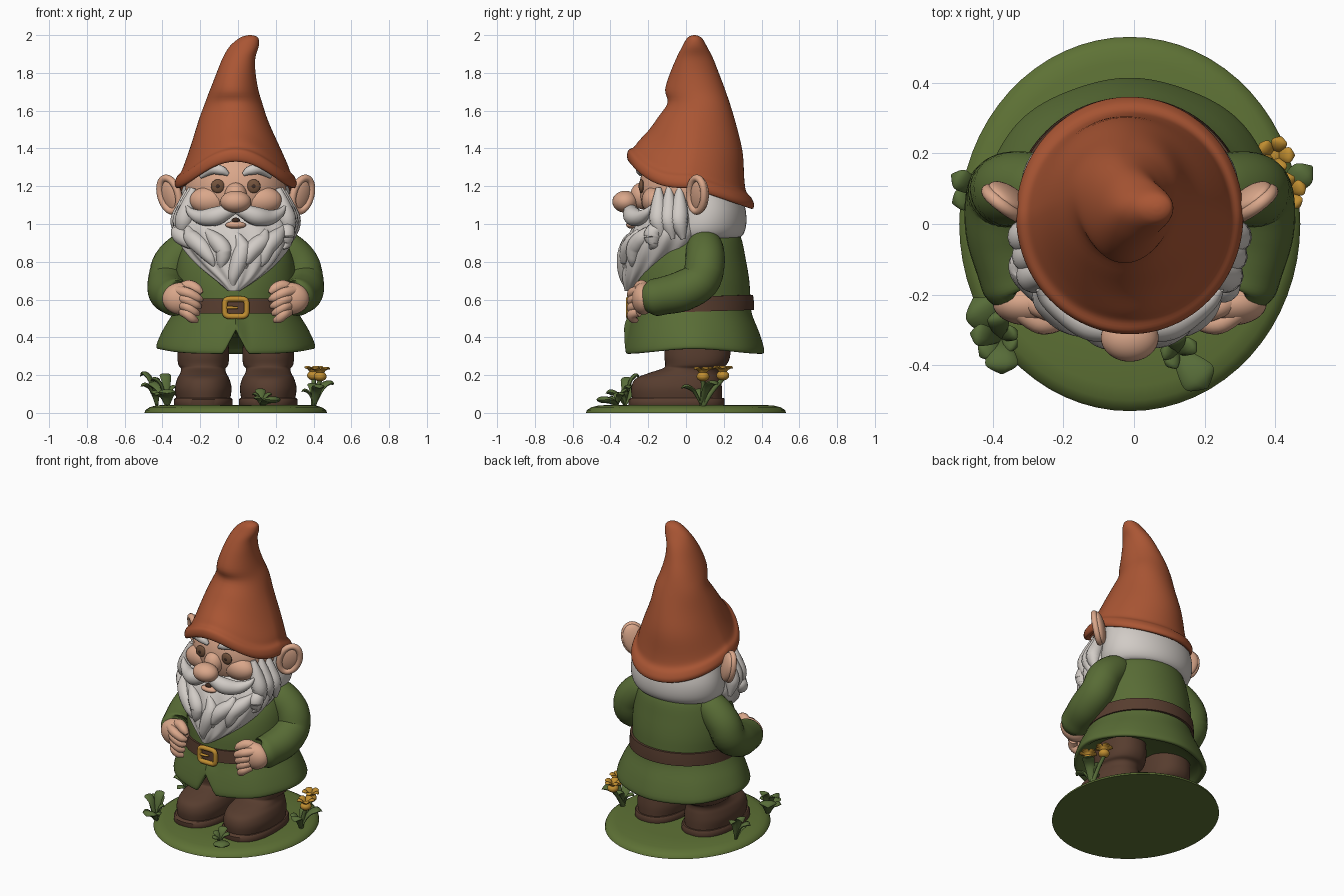
import bpy, bmesh, math
from mathutils import Vector
from math import sin, cos, pi, radians

if "Cube" in bpy.data.objects:
    bpy.data.objects.remove(bpy.data.objects["Cube"])

CX = -0.012  # symmetry axis of the figure


def mat(name, r, g, b):
    m = bpy.data.materials.new(name)
    m.diffuse_color = (r, g, b, 1)
    m.use_nodes = True
    m.node_tree.nodes["Principled BSDF"].inputs["Base Color"].default_value = m.diffuse_color
    return m


GREEN = mat("coat green", .098, .150, .036)
GRASS = mat("grass green", .112, .168, .036)
LEAF = mat("leaf green", .095, .150, .040)
HAT = mat("hat rust", .40, .092, .034)
SKIN = mat("skin", .70, .385, .255)
WHITE = mat("beard white", .64, .60, .565)
BROWN = mat("leather brown", .095, .046, .028)
GOLD = mat("gold", .53, .27, .03)
EYE = mat("eye brown", .17, .085, .045)
DARK = mat("dark brown", .05, .025, .016)


def finish(name, bm, m):
    bmesh.ops.recalc_face_normals(bm, faces=bm.faces[:])
    me = bpy.data.meshes.new(name)
    bm.to_mesh(me)
    bm.free()
    me.materials.append(m)
    ob = bpy.data.objects.new(name, me)
    bpy.context.collection.objects.link(ob)
    bpy.ops.object.select_all(action='DESELECT')
    ob.select_set(True)
    bpy.context.view_layer.objects.active = ob
    bpy.ops.object.shade_smooth_by_angle(angle=radians(45))
    return ob


def spline(keys, sub):
    """Catmull-Rom interpolation of number tuples."""
    if sub == 1:
        return keys
    out, n = [], len(keys)
    for i in range(n - 1):
        a, b, c, d = (keys[max(i - 1, 0)], keys[i], keys[i + 1], keys[min(i + 2, n - 1)])
        for k in range(sub):
            t = k / sub
            out.append(tuple(q + .5 * t * (r - p + t * (2 * p - 5 * q + 4 * r - s + t * (3 * (q - r) + s - p)))
                             for p, q, r, s in zip(a, b, c, d)))
    return out + [keys[-1]]


def skin_rings(name, rings, m, closed=False):
    bm = bmesh.new()
    vs = [[bm.verts.new(p) for p in r] for r in rings]
    n = len(vs[0])
    pairs = list(zip(vs, vs[1:])) + ([(vs[-1], vs[0])] if closed else [])
    for a, b in pairs:
        for i in range(n):
            bm.faces.new((a[i], a[(i + 1) % n], b[(i + 1) % n], b[i]))
    if not closed:
        bm.faces.new(vs[0])
        bm.faces.new(vs[-1])
    return finish(name, bm, m)


def loft(name, m, keys, warp=None, sub=4, seg=64, power=2.0):
    """Stack of rings; key = z, x centre, y front, y back, x radius, weight. Angle 0 faces front."""
    rings = []
    for z, xc, y0, y1, rx, w in spline(keys, sub):
        ring = []
        for i in range(seg):
            a = 2 * pi * i / seg
            s, c = sin(a), cos(a)
            e = 2 / power
            s, c = math.copysign(abs(s) ** e, s), math.copysign(abs(c) ** e, c)
            p = Vector((xc + rx * s, (y0 + y1) / 2 - (y1 - y0) / 2 * c, z))
            ring.append(warp(p, a, w, Vector((xc, (y0 + y1) / 2, z))) if warp else p)
        rings.append(ring)
    return skin_rings(name, rings, m)


def tube(name, m, pts, flat=1.0, sub=5, seg=14, closed=False):
    """Tapered round strand through (x, y, z, radius) points."""
    path = pts if closed else spline(pts, sub)
    rings, n = [], len(path)
    for i, (x, y, z, r) in enumerate(path):
        q = path[(i + 1) % n if closed else min(i + 1, n - 1)]
        o = path[i - 1 if closed else max(i - 1, 0)]
        t = (Vector(q[:3]) - Vector(o[:3])).normalized()
        side = t.cross(Vector((0, 1, 0) if closed else (0, 0, 1)))
        side = side.normalized() if side.length > .05 else Vector((1, 0, 0))
        up = side.cross(t)
        rings.append([Vector((x, y, z)) + side * r * cos(2 * pi * k / seg) + up * r * flat * sin(2 * pi * k / seg)
                      for k in range(seg)])
    return skin_rings(name, rings, m, closed)


def blob(name, m, c, r):
    bm = bmesh.new()
    bmesh.ops.create_uvsphere(bm, u_segments=32, v_segments=20, radius=1)
    for v in bm.verts:
        v.co = Vector(c) + Vector(v.co[k] * r[k] for k in range(3))
    return finish(name, bm, m)


def mx(s, pts):
    return [(CX + s * p[0],) + tuple(p[1:]) for p in pts]


# ground disc
loft("base", GRASS, [(0, CX, -.53, .53, .483, 0), (.015, CX, -.525, .525, .478, 0), (.03, CX, -.50, .50, .455, 0),
                     (.04, CX, -.46, .46, .42, 0), (.043, CX, -.3, .3, .3, 0)], sub=1)


# coat with flared, split skirt
def coat_warp(p, a, w, c):
    k = 1 + .006 * w * cos(8 * a)
    p.x, p.y = c.x + (p.x - c.x) * k, c.y + (p.y - c.y) * k
    p.z += .025 * w * sin(a) ** 4
    if cos(a) > 0:
        p.z += .12 * w * max(0, 1 - abs(p.x - c.x) / .065)
    return p


loft("coat", GREEN, [(.40, CX, -.02, .12, .08, 0), (.36, CX, -.24, .33, .32, .8), (.315, CX, -.305, .39, .395, 1),
                     (.33, CX, -.325, .412, .418, 1), (.42, CX, -.31, .388, .385, .7), (.52, CX, -.285, .35, .335, .15),
                     (.58, CX, -.28, .343, .315, 0), (.70, CX, -.27, .335, .32, 0), (.82, CX, -.23, .315, .305, 0),
                     (.93, CX, -.15, .29, .26, 0), (1.0, CX, -.1, .24, .2, 0)], coat_warp, seg=144)


# belt and buckle
def belt_warp(p, a, w, c):
    p.z -= .01 * cos(a)
    return p


loft("belt", BROWN, [(.535, CX, -.28, .33, .31, 0), (.535, CX, -.296, .36, .335, 0), (.575, CX, -.294, .36, .332, 0),
                     (.615, CX, -.29, .355, .33, 0), (.615, CX, -.27, .33, .31, 0)], belt_warp, sub=1, seg=96)
loop = []
for i in range(48):
    s, c = sin(2 * pi * i / 48), cos(2 * pi * i / 48)
    loop.append((CX + .058 * math.copysign(abs(s) ** .4, s), -.303, .557 + .046 * math.copysign(abs(c) ** .4, c), .015))
tube("buckle", GOLD, loop, closed=True)
tube("buckle_prong", GOLD, [(CX - .055, -.306, .557, .008), (CX - .02, -.308, .557, .008), (CX + .01, -.303, .557, .006)])

for s in (-1, 1):
    side = "left" if s < 0 else "right"
    # boots: sole, upper and shaft
    x = CX + s * .172
    loft(side + "_sole", BROWN, [(.03, x, -.3, .2, .15, 0), (.04, x, -.305, .205, .156, 0),
                                 (.07, x, -.305, .205, .156, 0), (.08, x, -.295, .2, .148, 0)], sub=1, power=2.4)
    loft(side + "_boot", BROWN, [(.07, x, -.285, .19, .142, 0), (.13, x, -.29, .19, .15, 0), (.18, x, -.268, .185, .138, 0),
                                 (.21, x, -.2, .18, .122, 0), (.235, x, -.125, .185, .118, 0),
                                 (.255, x, -.11, .215, .132, 0), (.31, x, -.115, .235, .137, 0),
                                 (.42, x, -.1, .23, .13, 0)], power=2.2)
    # sleeve
    tube(side + "_sleeve", GREEN, mx(s, [(.2, .1, .89, .085), (.26, .1, .865, .1), (.335, .1, .79, .105),
                                         (.36, .075, .70, .105), (.358, -.02, .645, .107), (.335, -.12, .62, .1),
                                         (.318, -.172, .61, .097), (.312, -.18, .609, .07)]), seg=28)
    # hand with thumb and fingers
    blob(side + "_palm", SKIN, (CX + s * .29, -.225, .605), (.098, .062, .085))
    for i in range(4):
        z = .635 - .037 * i
        tube(f"{side}_finger_{i}", SKIN, mx(s, [(.31 - .01 * i, -.25, z + .012, .026), (.255, -.283, z, .028),
                                                (.205 + .008 * i, -.28, z - .025, .024),
                                                (.18 + .008 * i, -.262, z - .036, .012)]))
    tube(side + "_thumb", SKIN, mx(s, [(.30, -.21, .64, .035), (.25, -.235, .672, .032), (.205, -.255, .655, .027),
                                       (.18, -.262, .635, .012)]))
    # cupped ear: thin blob with a raised rim
    d, n = Vector((.78, .62, 0)), Vector((.62, -.78, 0))

    def ear_point(u, v, h):
        p = Vector((.345, .065, 1.155)) + d * u + n * h + Vector((v * .2, 0, v))
        return (CX + s * p.x, p.y, p.z)

    ear = blob(side + "_ear", SKIN, (0, 0, 0), (.07, .032, .097))
    for v in ear.data.vertices:
        v.co = ear_point(v.co.x, v.co.z, v.co.y - .008)
    if s < 0:
        ear.data.flip_normals()
    tube(side + "_ear_rim", SKIN, [ear_point(.061 * cos(t * pi / 18), .088 * sin(t * pi / 18), .01) + (.019,)
                                   for t in range(36)], closed=True)
    # eye, pupil, cheek and brow
    blob(side + "_eye", EYE, (CX + s * .095, -.236, 1.2), (.036, .014, .036))
    blob(side + "_pupil", DARK, (CX + s * .095, -.246, 1.2), (.013, .006, .013))
    blob(side + "_cheek", SKIN, (CX + s * .135, -.165, 1.125), (.11, .07, .075))
    tube(side + "_eyebrow", WHITE, mx(s, [(.04, -.24, 1.262, .01), (.075, -.24, 1.283, .025), (.125, -.225, 1.288, .026),
                                          (.185, -.185, 1.25, .01)]))
    # moustache half
    tube(side + "_moustache", WHITE, mx(s, [(-.005, -.285, 1.08, .02), (.04, -.293, 1.068, .038), (.11, -.28, 1.04, .05),
                                            (.18, -.245, 1.035, .04), (.235, -.21, 1.06, .024), (.26, -.185, 1.095, .006)]))
    # sideburn locks
    for i in range(3):
        y = -.145 + .055 * i
        tube(f"{side}_sideburn_{i}", WHITE, mx(s, [(.225 + .012 * i, y, 1.19, .015), (.25 + .01 * i, y, 1.1, .04),
                                                   (.275 + .012 * i, y, 1.01, .048),
                                                   (.28 + .01 * i, y + .02, .92, .012)]))

# head, nose and mouth
blob("head", SKIN, (CX, 0, 1.18), (.268, .25, .25))
blob("nose", SKIN, (CX, -.322, 1.118), (.082, .068, .058))
blob("nose_bridge", SKIN, (CX, -.235, 1.15), (.06, .06, .07))
blob("mouth", DARK, (CX, -.293, 1.02), (.022, .014, .014))
blob("lower_lip", SKIN, (CX, -.287, .995), (.055, .03, .02))
# hair at the back
loft("hair", WHITE, [(.92, CX, -.1, .25, .24, 0), (.935, CX, -.12, .295, .28, 0), (.99, CX, -.12, .318, .305, 0),
                     (1.08, CX, -.1, .315, .305, 0), (1.2, CX, -.1, .28, .28, 0)])

# beard: ridged core plus overlapping locks
BEARD = [(1.09, CX, -.2, .16, .265, 0), (1.0, CX, -.27, .15, .305, .4), (.93, CX, -.305, .15, .305, 1),
         (.85, CX, -.33, .08, .262, 1), (.77, CX, -.335, -.05, .19, 1), (.70, CX, -.335, -.17, .105, 1),
         (.645, CX - .01, -.325, -.26, .03, 0)]


def beard_warp(p, a, w, c):
    k = 1 + .03 * w * cos(13 * a + 14 * p.z)
    return Vector((c.x + (p.x - c.x) * k, c.y + (p.y - c.y) * k, p.z))


loft("beard", WHITE, BEARD, beard_warp, seg=96)


def on_beard(a, z):
    k = min(spline(BEARD, 8), key=lambda q: abs(q[0] - z))
    return (k[1] + k[4] * sin(a), (k[2] + k[3]) / 2 - (k[3] - k[2]) / 2 * cos(a) + .012, z)


for i in range(-3, 4):
    a0, f = radians(24 * i), abs(i) / 3
    top, low = .95 + .05 * f, .66 + .04 * (i % 2) + .17 * f
    lock = []
    for t, r in ((0, .014), (.25, .042), (.5, .046), (.8, .03), (1, .006)):
        a = a0 * (1 - .2 * t) + .13 * sin(5 * t + i)
        lock.append(on_beard(a, top + (low - top) * t) + (r,))
    tube(f"beard_lock_{i + 3}", WHITE, spline(lock, 2), sub=4)


# hat: rolled brim that arches over the face and dips behind, bent tip
def hat_warp(p, a, w, c):
    f = cos(a)
    p.z += w * (.14 * f ** 3 if f > 0 else .11 * f)
    k = 1 + .02 * sin(3 * a + 16 * c.z) * (1 - w)
    return Vector((c.x + (p.x - c.x) * k, c.y + (p.y - c.y) * k, p.z))


loft("hat", HAT, [(1.26, CX, -.23, .28, .25, 1), (1.205, CX, -.265, .32, .285, 1), (1.19, CX, -.3, .352, .312, 1),
                  (1.215, CX, -.312, .36, .322, 1), (1.25, CX, -.305, .345, .312, 1), (1.275, CX, -.275, .32, .29, .95),
                  (1.32, CX, -.25, .31, .272, .85), (1.42, -.018, -.205, .30, .232, .5),
                  (1.53, -.022, -.15, .27, .19, .25), (1.63, -.022, -.095, .24, .155, .08),
                  (1.71, -.022, -.108, .21, .128, 0), (1.80, -.012, -.085, .172, .103, 0),
                  (1.88, .006, -.052, .14, .086, 0), (1.94, .034, -.02, .11, .077, 0),
                  (1.98, .056, .003, .088, .054, 0), (1.995, .063, .022, .068, .03, 0),
                  (2.0, .065, .04, .05, .006, 0)], hat_warp, seg=96)


# plants around the feet
def leaf(name, x, y, ang, length, rise, width, m=LEAF, z=.04):
    c, s = cos(radians(ang)), sin(radians(ang))
    tube(name, m, [(x, y, z, width * .3), (x + c * length * .35, y + s * length * .35, z + rise * .75, width * .8),
                   (x + c * length * .75, y + s * length * .75, z + rise, width),
                   (x + c * length, y + s * length, z + rise * .9, .003)], flat=.35, seg=10)


for i, (a, l, h, w) in enumerate([(125, .14, .11, .05), (-90, .10, .07, .045), (170, .09, .14, .03), (30, .05, .1, .022),
                                  (-140, .08, .06, .03), (100, .08, .16, .03), (-30, .05, .06, .022)]):
    leaf(f"left_plant_leaf_{i}", -.375, -.325, a, l, h, w)
for i, (a, l, h, w) in enumerate([(150, .1, .17, .03), (200, .09, .11, .03), (100, .07, .14, .025), (260, .09, .07, .025)]):
    leaf(f"rear_plant_leaf_{i}", -.43, .09, a, l, h, w)
for i, (a, l, h, w) in enumerate([(-50, .13, .03, .05), (100, .06, .08, .028), (170, .05, .06, .025), (30, .06, .06, .025),
                                  (230, .05, .04, .025)]):
    leaf(f"front_plant_leaf_{i}", .125, -.365, a, l, h, w)
for i, (a, l, h, w) in enumerate([(40, .13, .12, .036), (-75, .11, .10, .034), (100, .08, .11, .028), (190, .07, .08, .025)]):
    leaf(f"flower_leaf_{i}", .405, .08, a, l, h, w)
for j, (x, y, z) in enumerate([(.40, .195, .18), (.435, .09, .175)]):
    tube(f"flower_stem_{j}", LEAF, [(.4, .09, .04, .014), ((x + .4) / 2, (y + .09) / 2, .12, .012), (x, y, z, .012)])
    blob(f"flower_heart_{j}", GOLD, (x, y, z + .018), (.034, .034, .026))
    for i in range(5):
        leaf(f"flower_{j}_petal_{i}", x, y, 72 * i + 20 * j, .055, .062, .022, GOLD, z)
